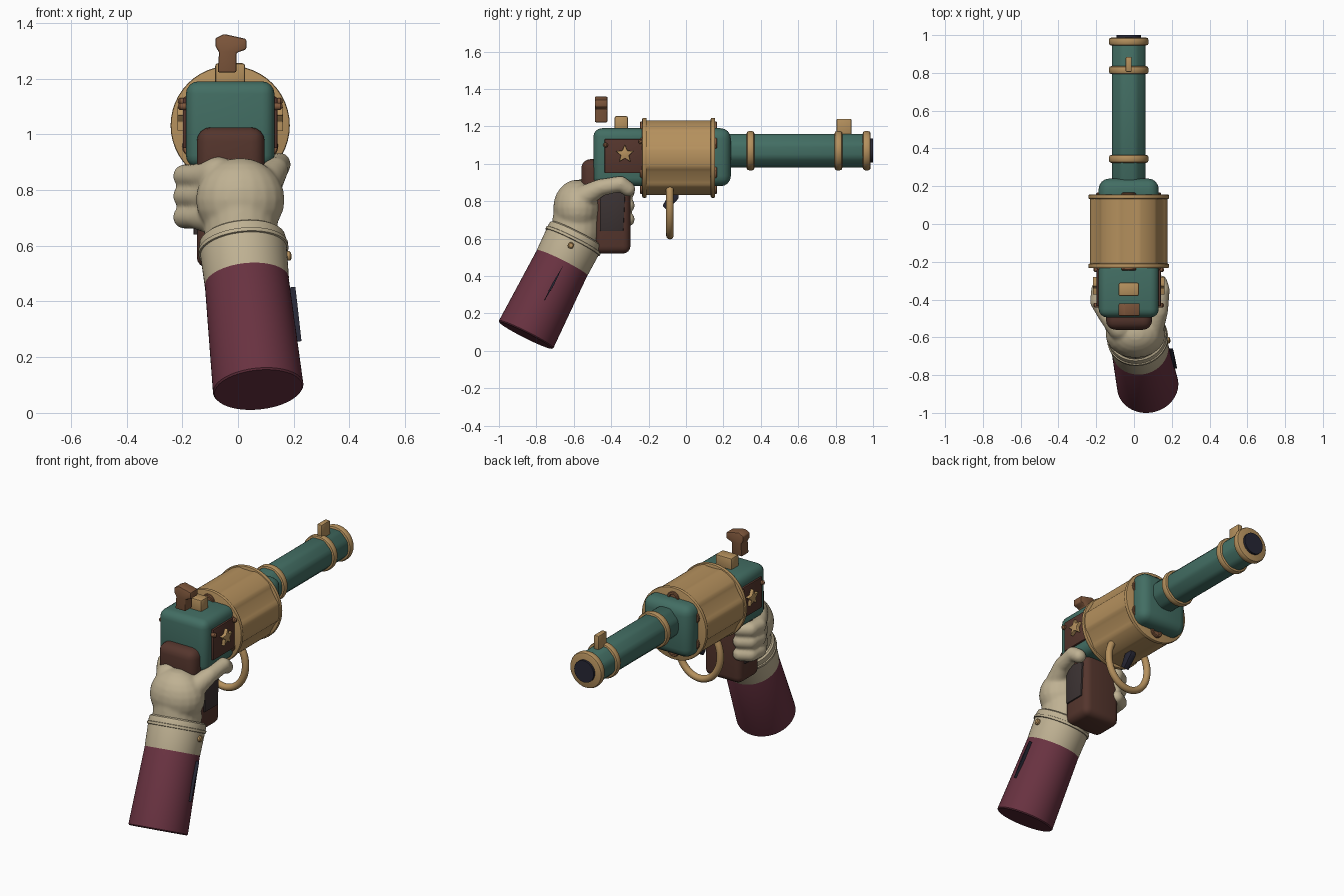
import bpy, bmesh, math
from mathutils import Vector

if "Cube" in bpy.data.objects:
    bpy.data.objects.remove(bpy.data.objects["Cube"])

X0 = -0.028  # gun centre plane


def mat(name, rgb):
    m = bpy.data.materials.new(name)
    m.diffuse_color = (*rgb, 1)
    m.use_nodes = True
    m.node_tree.nodes["Principled BSDF"].inputs["Base Color"].default_value = m.diffuse_color
    return m


TEAL = mat("teal", (.055, .155, .125))
GOLD = mat("gold", (.46, .28, .11))
BROWN = mat("dark_brown", (.09, .036, .026))
PANEL = mat("panel_grey", (.045, .033, .033))
COPPER = mat("copper_brown", (.21, .095, .045))
CREAM = mat("cream", (.52, .44, .29))
WINE = mat("wine", (.14, .032, .052))
DARK = mat("dark_metal", (.02, .02, .035))


def finish(bm, name, m, angle=35):
    bmesh.ops.recalc_face_normals(bm, faces=bm.faces)
    me = bpy.data.meshes.new(name)
    bm.to_mesh(me)
    bm.free()
    ob = bpy.data.objects.new(name, me)
    bpy.context.collection.objects.link(ob)
    me.materials.append(m)
    bpy.ops.object.select_all(action='DESELECT')
    ob.select_set(True)
    bpy.context.view_layer.objects.active = ob
    bpy.ops.object.shade_smooth_by_angle(angle=math.radians(angle))
    return ob


def bevel(bm, w, seg=3):
    if w:
        bmesh.ops.bevel(bm, geom=bm.edges[:], offset=w, segments=seg, profile=.5, affect='EDGES')


def box(name, x, y, z, w, m, seg=4):
    bm = bmesh.new()
    bmesh.ops.create_cube(bm, size=1)
    for v in bm.verts:
        v.co = [(a + b) / 2 + c * (b - a) for (a, b), c in zip((x, y, z), v.co)]
    bevel(bm, w, seg)
    return finish(bm, name, m)


def prism(name, pts, vec, m, w=0):
    """Extrude a 3D polygon along vec."""
    bm = bmesh.new()
    f = bm.faces.new([bm.verts.new(p) for p in pts])
    r = bmesh.ops.extrude_face_region(bm, geom=[f], use_keep_orig=True)
    bmesh.ops.translate(bm, vec=vec, verts=[g for g in r["geom"] if isinstance(g, bmesh.types.BMVert)])
    bmesh.ops.recalc_face_normals(bm, faces=bm.faces)
    bevel(bm, w, 2)
    return finish(bm, name, m)


def lathe(name, origin, axis, prof, m, n=48, rot=0.0):
    """Turned solid: prof = (distance along axis, radius) pairs, capped."""
    q = Vector(axis).normalized().to_track_quat('Z', 'Y')
    bm = bmesh.new()
    rings = [[bm.verts.new(Vector(origin) + q @ Vector((r * math.cos(a), r * math.sin(a), h)))
              for a in (2 * math.pi * (i + rot) / n for i in range(n))] for h, r in prof]
    for A, B in zip(rings, rings[1:]):
        for i in range(n):
            bm.faces.new((A[i], A[(i + 1) % n], B[(i + 1) % n], B[i]))
    bm.faces.new(rings[0])
    bm.faces.new(rings[-1])
    return finish(bm, name, m)


def band(name, y, r, h, m, z):
    """Rounded ring band around the gun axis."""
    b = h * .3
    return lathe(name, (X0, y - h / 2, z), (0, 1, 0),
                 [(0, r - b), (b * .3, r - b * .3), (b, r), (h - b, r), (h - b * .3, r - b * .3), (h, r - b)], m)


# barrel: bevelled octagon
octa = [(X0 + .097 * math.cos(a), .18, 1.07 + .097 * math.sin(a))
        for a in (math.pi * (i + .5) / 4 for i in range(8))]
prism("barrel", octa, (0, .8, 0), TEAL, .018)
for i, y in enumerate((.345, .815, .966)):
    band(f"barrel_band_{i}", y, .105, .042, GOLD, 1.07)
lathe("muzzle_bore", (X0, .95, 1.07), (0, 1, 0), [(0, .064), (.05, .064)], DARK)
box("front_sight", (X0 - .016, X0 + .016), (.805, .885), (1.15, 1.24), .006, GOLD, 2)

# frame blocks
box("front_frame", (-.187, .131), (.08, .24), (.88, 1.19), .055, TEAL)
box("rear_frame", (-.187, .131), (-.495, -.2), (.88, 1.19), .045, TEAL)

# fluted cylinder with flanges and chamber rims
N = 96
prof = []
for i in range(N):
    a = 2 * math.pi * i / N
    r = .206 - .012 * max(0, -math.cos(6 * a)) ** .6
    prof.append((X0 + r * math.cos(a), -.225, 1.032 + r * math.sin(a)))
prism("cylinder", prof, (0, .37, 0), GOLD)
band("rear_flange", -.222, .214, .024, GOLD, 1.032)
band("front_flange", .144, .214, .024, GOLD, 1.032)
for i in range(6):
    a = math.pi * (i + .5) / 3
    c = (X0 + .155 * math.cos(a), 0, 1.032 + .155 * math.sin(a))
    for nm, y0, ya in (("front", .14, 1), ("rear", -.22, -1)):
        lathe(f"{nm}_chamber_rim_{i}", (c[0], y0, c[2]), (0, ya, 0),
              [(0, .038), (.022, .038), (.026, .034), (.026, .024), (.018, .022)], COPPER, 20)

# rear sight and hammer
box("rear_sight", (-.082, .026), (-.382, -.31), (1.17, 1.255), .01, GOLD, 2)
hammer = [(-.073, 1.222), (-.006, 1.222), (-.006, 1.292), (.03, 1.305), (.03, 1.342),
          (-.05, 1.36), (-.081, 1.345), (-.081, 1.315), (-.068, 1.295)]
prism("hammer", [(x, -.487, z) for x, z in hammer], (0, .067, 0), COPPER, .006)

# side plates, stars and rivets, both sides
for s, side in ((1, "right"), (-1, "left")):
    xs = X0 + s * .15
    box(side + "_plate", sorted((xs, xs + s * .02)), (-.435, -.22), (.95, 1.132), .004, BROWN, 2)
    star = [(xs, -.327 + r * math.sin(k * math.pi / 5), 1.052 + r * math.cos(k * math.pi / 5))
            for k, r in ((k, .052 if k % 2 == 0 else .023) for k in range(10))]
    prism(side + "_star", star, (s * .04, 0, 0), GOLD, .004)
    for k, (y, z) in enumerate(((-.43, 1.1), (-.242, 1.118))):
        lathe(f"{side}_rivet_{k}", (xs, y, z), (s, 0, 0), [(0, .013), (.03, .013), (.037, .006)], COPPER, 16)

# trigger guard ring and trigger
bm = bmesh.new()
ring = [[bm.verts.new((X0 + (.138 + .02 * math.cos(b)) * math.cos(a), -.086 + .02 * math.sin(b),
                       .778 + (.162 + .02 * math.cos(b)) * math.sin(a)))
         for b in (2 * math.pi * j / 16 for j in range(16))] for a in (2 * math.pi * i / 64 for i in range(64))]
for i in range(64):
    for j in range(16):
        A, B = ring[i], ring[(i + 1) % 64]
        bm.faces.new((A[j], A[(j + 1) % 16], B[(j + 1) % 16], B[j]))
finish(bm, "trigger_guard", GOLD)
trig = [(-.125, .775), (-.1, .75), (-.04, .815), (-.04, .85), (-.085, .85)]
prism("trigger", [(X0 - .018, y, z) for y, z in trig], (.036, 0, 0), DARK, .004)

# grip
box("grip", (-.148, .096), (-.49, -.297), (.52, .96), .04, BROWN)
box("grip_backstrap", (-.148, .096), (-.56, -.36), (.8, 1.025), .05, BROWN)
panel = [(-.46, .64), (-.335, .64), (-.325, .85), (-.46, .88)]
for s in (1, -1):
    prism("grip_panel_" + ("right" if s > 0 else "left"),
          [(X0 + s * .11, y, z) for y, z in panel], (s * .022, 0, 0), PANEL, .004)

# glove: palm, thumb and fingers fused by a voxel remesh
bm = bmesh.new()


def blob(c, r):
    vs = bmesh.ops.create_uvsphere(bm, u_segments=20, v_segments=12, radius=1)["verts"]
    for v in vs:
        v.co = Vector(c) + Vector([a * b for a, b in zip(v.co, r)])


def chain(pts):
    for p, q in zip(pts, pts[1:]):
        for k in range(9):
            a = [u + (v - u) * k / 8 for u, v in zip(p, q)]
            blob(a[:3], [a[3]] * 3)


blob((.008, -.58, .765), (.16, .13, .15))
chain([(.012, -.59, .63, .135), (.008, -.58, .73, .13)])
chain([(.09, -.57, .81, .065), (.135, -.46, .872, .046), (.148, -.35, .893, .042), (.138, -.31, .865, .04)])
for z in (.85, .778, .703):
    chain([(-.07, -.55, z, .07), (-.15, -.48, z, .043), (-.192, -.41, z, .042),
           (-.185, -.345, z, .042), (-.135, -.312, z, .039)])
glove = finish(bm, "glove_hand", CREAM, 180)
rm = glove.modifiers.new("fuse", 'REMESH')
rm.mode, rm.voxel_size, rm.use_smooth_shade = 'VOXEL', .009, True
sm = glove.modifiers.new("soften", 'SMOOTH')
sm.factor, sm.iterations = .5, 6

# forearm: sleeve and cuff along one slanted axis
base = Vector((.073, -.857, .083))
d = (Vector((.03, -.655, .485)) - base).normalized()
lathe("sleeve", base, d, [(0, .158), (.006, .163), (.44, .151), (.45, .146)], WINE, 64)
lathe("glove_cuff", base + d * .42, d, [(0, .148), (.02, .152), (.17, .157), (.185, .154), (.192, .145)], CREAM, 64)
lathe("cuff_trim", base + d * .555, d, [(0, .15), (.004, .162), (.018, .162), (.022, .15)], CREAM, 64)

# cuff button and sleeve crease
side = (Vector((1, 0, 0)) - d * d.x).normalized()
lathe("cuff_button", base + d * .525 + side * .15, side, [(0, .017), (.014, .017), (.019, .011)], GOLD, 20)
c0, c1 = Vector((.2, -.765, .255)), Vector((.178, -.66, .45))
n = (c1 - c0).cross(side).normalized() * .006
mid = (c0 + c1) / 2
prism("sleeve_crease", [c0, mid + n, c1, mid - n], side * .028, DARK)
